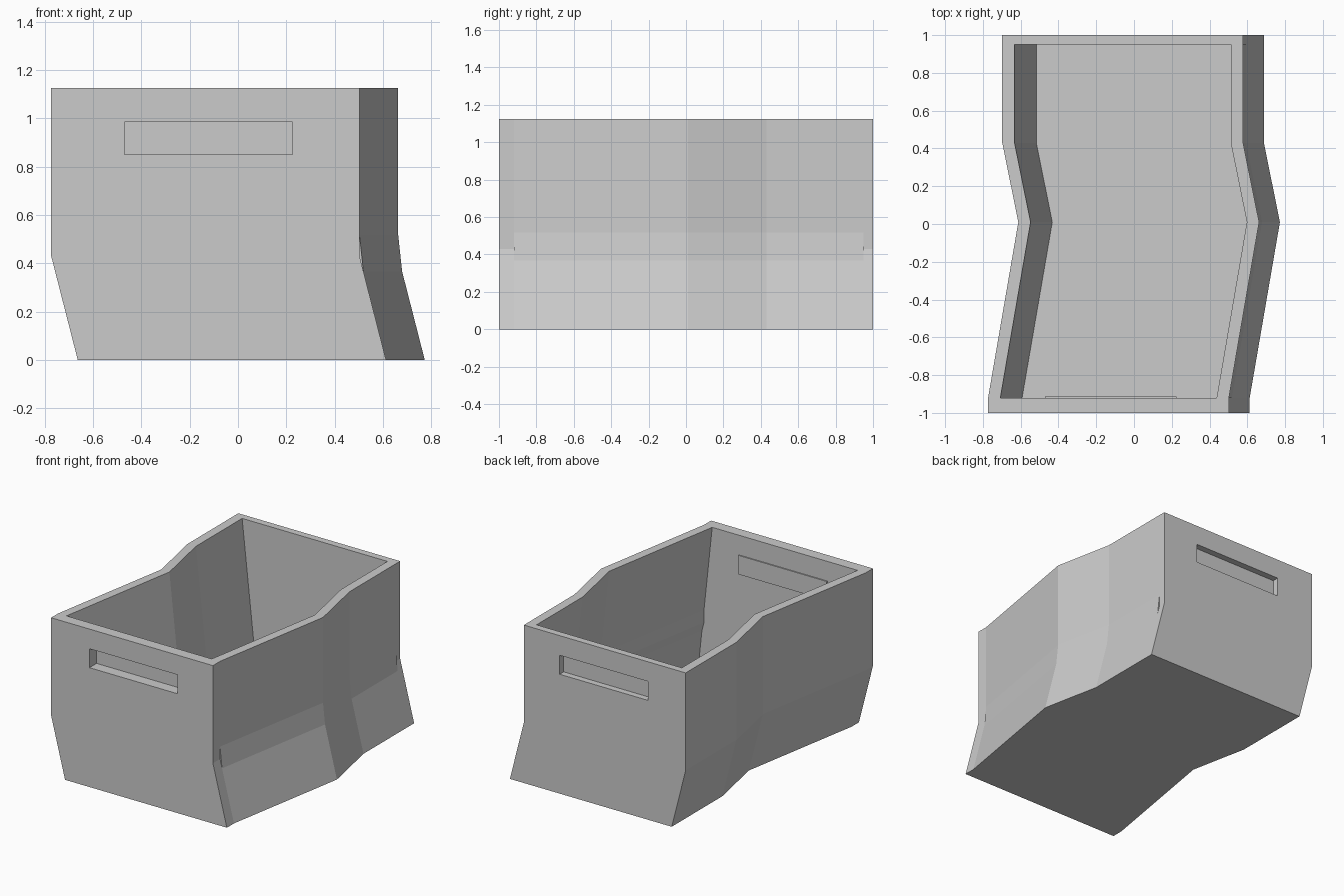
import bpy
import bmesh

if "Cube" in bpy.data.objects:
    bpy.data.objects.remove(bpy.data.objects["Cube"])

HEIGHT, BEND_Z, FLOOR_Z = 1.125, 0.43, 0.05
MID_Y = [(0.43, -0.06), (0.01, 0.025), (-0.92, -0.135)]  # centre line bends (y, x)

bm = bmesh.new()


def ring(z, shift, half, y_front, y_back):
    """Closed outline of the kinked box, starting at the back."""
    line = [(y_back, -0.06)] + MID_Y
    if y_front < MID_Y[-1][0]:
        line.append((y_front, -0.135))
    pts = [(c + half + shift, y, z) for y, c in line]
    pts += [(c - half + shift, y, z) for y, c in reversed(line)]
    return [bm.verts.new(p) for p in pts]


def bridge(a, b, skip=()):
    n = len(a)
    for i in range(n):
        if i not in skip:
            j = (i + 1) % n
            bm.faces.new((a[i], a[j], b[j], b[i]))


def slot_panel(corners, x0, x1, z0, z1, y, y_inner):
    """Wall panel with a blind rectangular handle recess."""
    xz = [(x0, z0), (x1, z0), (x1, z1), (x0, z1)]
    mouth = [bm.verts.new((x, y, z)) for x, z in xz]
    end = [bm.verts.new((x, y_inner, z)) for x, z in xz]
    bridge(corners, mouth)
    bridge(mouth, end)
    bm.faces.new(end)


# outer shell: leaning base below the bend, straight walls above
base = ring(0, 0.11, 0.6375, -1, 1)
bend = ring(BEND_Z, 0, 0.6375, -1, 1)
rim = ring(HEIGHT, 0, 0.6375, -1, 1)
bridge(base, bend)
bridge(bend, rim, skip=(4, 9))
bm.faces.new(base)

# front and back panels with handle recesses
slot_panel([bend[5], bend[4], rim[4], rim[5]], -0.47, 0.225, 0.85, 0.985, -1, -0.912)
slot_panel([bend[9], bend[0], rim[0], rim[9]], -0.40, 0.295, 0.85, 0.985, 1, 0.955)

# cavity: walls lean evenly from rim to floor
inner_rim = ring(HEIGHT, 0, 0.5725, -0.92, 0.95)
floor = ring(FLOOR_Z, 0.115, 0.5725, -0.92, 0.95)
bridge(inner_rim, floor)
bm.faces.new(floor)

# flat top rim
for i in range(3):
    bm.faces.new((rim[i], rim[i + 1], inner_rim[i + 1], inner_rim[i]))
    bm.faces.new((rim[i + 6], rim[i + 7], inner_rim[i + 5], inner_rim[i + 4]))
bm.faces.new((rim[3], rim[4], rim[5], rim[6], inner_rim[4], inner_rim[3]))
bm.faces.new((rim[9], rim[0], inner_rim[0], inner_rim[7]))

bmesh.ops.recalc_face_normals(bm, faces=bm.faces)
mesh = bpy.data.meshes.new("storage_bin")
bm.to_mesh(mesh)
bm.free()
bpy.context.collection.objects.link(bpy.data.objects.new("storage_bin", mesh))
